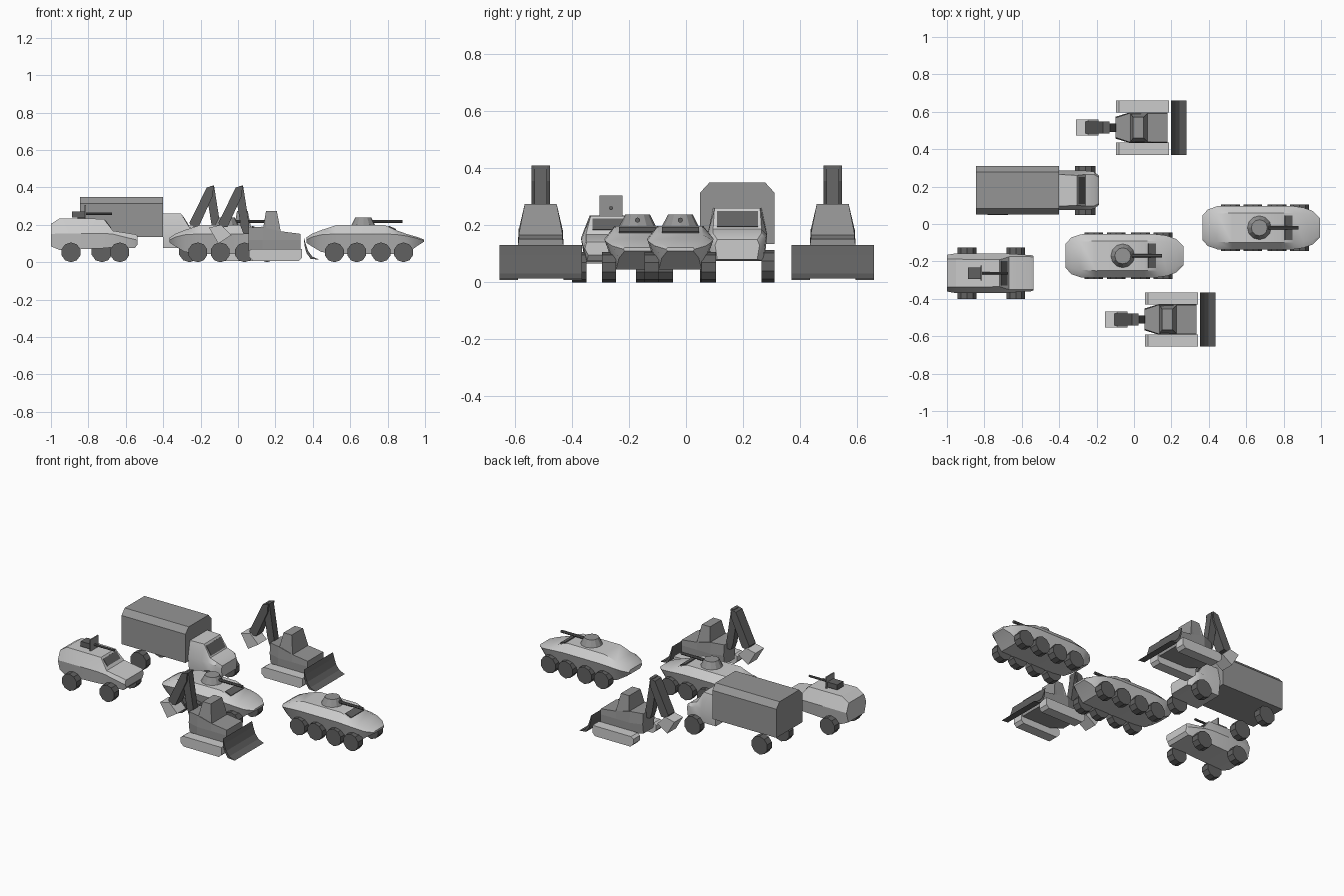
import bpy, bmesh, math
from mathutils import Vector, Matrix


def grey(name, v):
    m = bpy.data.materials.new(name)
    m.diffuse_color = (v, v, v, 1)
    return m


DARK = grey("dark_grey", 0.12)
MID = grey("mid_grey", 0.3)


def finish(name, bm, loc=(0, 0, 0), mat=None, smooth=False):
    bmesh.ops.recalc_face_normals(bm, faces=bm.faces)
    me = bpy.data.meshes.new(name)
    bm.to_mesh(me)
    bm.free()
    ob = bpy.data.objects.new(name, me)
    ob.location = loc
    bpy.context.collection.objects.link(ob)
    if mat:
        me.materials.append(mat)
    if smooth:
        bpy.ops.object.select_all(action='DESELECT')
        ob.select_set(True)
        bpy.context.view_layer.objects.active = ob
        bpy.ops.object.shade_smooth_by_angle(angle=math.radians(32))
    return ob


def loft(name, sections, loc, mat=None, smooth=False):
    """Sections along x: (x, (half_width, z), ...) from bottom to top, mirrored in y."""
    bm = bmesh.new()
    rings = []
    for x, *pts in sections:
        ring = [(x, w, z) for w, z in pts] + [(x, -w, z) for w, z in reversed(pts)]
        rings.append([bm.verts.new(p) for p in ring])
    n = len(rings[0])
    for a, b in zip(rings, rings[1:]):
        for i in range(n):
            j = (i + 1) % n
            bm.faces.new((a[i], a[j], b[j], b[i]))
    bm.faces.new(rings[0])
    bm.faces.new(rings[-1])
    return finish(name, bm, loc, mat, smooth)


def prism(name, profile, y0, y1, loc, mat=None):
    """Side profile in x-z extruded across y."""
    bm = bmesh.new()
    f = bm.faces.new([bm.verts.new((x, y0, z)) for x, z in profile])
    g = bmesh.ops.extrude_face_region(bm, geom=[f])
    vs = [v for v in g["geom"] if isinstance(v, bmesh.types.BMVert)]
    bmesh.ops.translate(bm, verts=vs, vec=(0, y1 - y0, 0))
    return finish(name, bm, loc, mat)


def strip(name, p, q, thick, half_w, loc, mat=None):
    """Straight bar from p to q in the x-z plane."""
    p, q = Vector(p), Vector(q)
    d = (q - p).normalized()
    n = Vector((-d.y, d.x)) * thick / 2
    return prism(name, [p + n, q + n, q - n, p - n], -half_w, half_w, loc, mat)


def cone(name, r1, r2, length, sides, loc, axis='Z', mat=None):
    bm = bmesh.new()
    rot = {'Z': Matrix(), 'Y': Matrix.Rotation(math.pi / 2, 4, 'X'),
           'X': Matrix.Rotation(math.pi / 2, 4, 'Y')}[axis]
    bmesh.ops.create_cone(bm, cap_ends=True, segments=sides, radius1=r1, radius2=r2,
                          depth=length, matrix=rot)
    return finish(name, bm, loc, mat)


def wheels(name, xs, r, y_mid, width, loc):
    for x in xs:
        for s in (-1, 1):
            cone(name, r, r, width, 10, (loc[0] + x, loc[1] + s * y_mid, r), 'Y', DARK)


# Eight-wheeled carriers
for loc in ((-0.05, -0.17, 0), (0.68, -0.02, 0)):
    loft("carrier_hull", [
        (-0.315, (0.045, 0.105), (0.065, 0.12), (0.05, 0.132)),
        (-0.285, (0.065, 0.085), (0.098, 0.135), (0.068, 0.152)),
        (-0.235, (0.075, 0.055), (0.115, 0.147), (0.075, 0.172)),
        (-0.155, (0.08, 0.045), (0.117, 0.152), (0.08, 0.198)),
        (0.105, (0.08, 0.045), (0.117, 0.152), (0.078, 0.198)),
        (0.175, (0.08, 0.045), (0.115, 0.147), (0.078, 0.168)),
        (0.225, (0.075, 0.045), (0.108, 0.14), (0.075, 0.15)),
        (0.275, (0.065, 0.085), (0.09, 0.128), (0.065, 0.136)),
        (0.315, (0.045, 0.11), (0.05, 0.116), (0.045, 0.122))], loc, None, True)
    strip("carrier_windscreen", (0.125, 0.191), (0.165, 0.174), 0.008, 0.065, loc, DARK)
    wheels("carrier_wheel", (-0.165, -0.045, 0.085, 0.205), 0.053, 0.1, 0.05, loc)
    cone("carrier_turret", 0.065, 0.043, 0.043, 12, (loc[0] - 0.01, loc[1], 0.217), mat=MID)
    cone("carrier_gun", 0.009, 0.009, 0.18, 8, (loc[0] + 0.11, loc[1], 0.218), 'X', DARK)

# Covered truck
T = (0, 0.18, 0)
loft("truck_canopy", [(x, (0.13, 0.135), (0.13, 0.315), (0.098, 0.35))
                      for x in (-0.845, -0.4)], T, MID)
loft("truck_cab", [
    (-0.4, (0.095, 0.075), (0.105, 0.165), (0.085, 0.26)),
    (-0.305, (0.095, 0.075), (0.105, 0.165), (0.08, 0.26)),
    (-0.26, (0.095, 0.075), (0.105, 0.165), (0.085, 0.187)),
    (-0.215, (0.09, 0.075), (0.1, 0.155), (0.085, 0.172)),
    (-0.187, (0.07, 0.08), (0.078, 0.13), (0.07, 0.15))], T, None, True)
strip("truck_windscreen", (-0.299, 0.248), (-0.265, 0.194), 0.008, 0.072, T, DARK)
wheels("truck_wheel", (-0.728, -0.26), 0.057, 0.108, 0.046, T)

# Four-wheeled armoured car
J = (-0.768, -0.263, 0)
loft("car_body", [
    (-0.232, (0.08, 0.085), (0.098, 0.15), (0.075, 0.205)),
    (-0.185, (0.09, 0.065), (0.106, 0.155), (0.075, 0.235)),
    (0.05, (0.09, 0.075), (0.106, 0.155), (0.072, 0.232)),
    (0.1, (0.09, 0.08), (0.104, 0.15), (0.088, 0.168)),
    (0.215, (0.085, 0.075), (0.097, 0.122), (0.088, 0.15)),
    (0.232, (0.08, 0.095), (0.092, 0.118), (0.085, 0.142))], J, None, True)
strip("car_windscreen", (0.058, 0.222), (0.088, 0.183), 0.006, 0.065, J, DARK)
wheels("car_wheel", (-0.125, 0.136), 0.053, 0.112, 0.05, J)
prism("car_gun_body", [(-0.12, 0.24), (-0.05, 0.24), (-0.05, 0.272), (-0.12, 0.272)],
      -0.03, 0.03, J, DARK)
strip("car_gun_mount", (-0.07, 0.225), (-0.07, 0.25), 0.04, 0.02, J, DARK)
prism("car_gun_shield", [(-0.052, 0.232), (-0.044, 0.232), (-0.044, 0.305), (-0.052, 0.305)],
      -0.04, 0.04, J, MID)
cone("car_gun_barrel", 0.007, 0.007, 0.15, 8, (J[0] + 0.02, J[1], 0.26), 'X', DARK)

# Tracked dozers with rear digging arm
for loc in ((0, -0.51, 0), (-0.155, 0.515, 0)):
    loft("dozer_body", [
        (0.055, (0.05, 0.06), (0.058, 0.12), (0.052, 0.185)),
        (0.13, (0.08, 0.05), (0.081, 0.12), (0.077, 0.19)),
        (0.225, (0.08, 0.05), (0.081, 0.12), (0.077, 0.166)),
        (0.333, (0.08, 0.05), (0.081, 0.12), (0.077, 0.152))], loc, MID)
    loft("dozer_cabin", [
        (0.135, (0.077, 0.16), (0.077, 0.185)),
        (0.15, (0.077, 0.16), (0.056, 0.275)),
        (0.207, (0.077, 0.16), (0.056, 0.275)),
        (0.228, (0.077, 0.16), (0.077, 0.168))], loc, MID)
    for s in (-1, 1):
        prism("dozer_track", [(0.058, 0.03), (0.08, 0.008), (0.325, 0.008), (0.343, 0.025),
                              (0.343, 0.072), (0.075, 0.072), (0.058, 0.06)],
              s * 0.08, s * 0.145, loc)
    prism("dozer_blade", [(0.353, 0.13), (0.362, 0.098), (0.376, 0.058), (0.398, 0.03),
                          (0.435, 0.014), (0.388, 0.018), (0.366, 0.05), (0.355, 0.09)],
          -0.145, 0.145, loc, DARK)
    prism("dozer_boom", [(0.06, 0.15), (0.06, 0.2), (0.027, 0.41), (0.008, 0.408),
                         (-0.012, 0.36), (0.015, 0.19), (0.03, 0.15)], -0.022, 0.022, loc, DARK)
    prism("dozer_stick", [(0.025, 0.41), (-0.012, 0.4), (-0.105, 0.21), (-0.09, 0.185),
                          (-0.055, 0.19), (0.02, 0.355)], -0.032, 0.032, loc, DARK)
    prism("dozer_bucket", [(-0.155, 0.185), (-0.09, 0.2), (-0.035, 0.145), (-0.105, 0.1)],
          -0.043, 0.043, loc)
